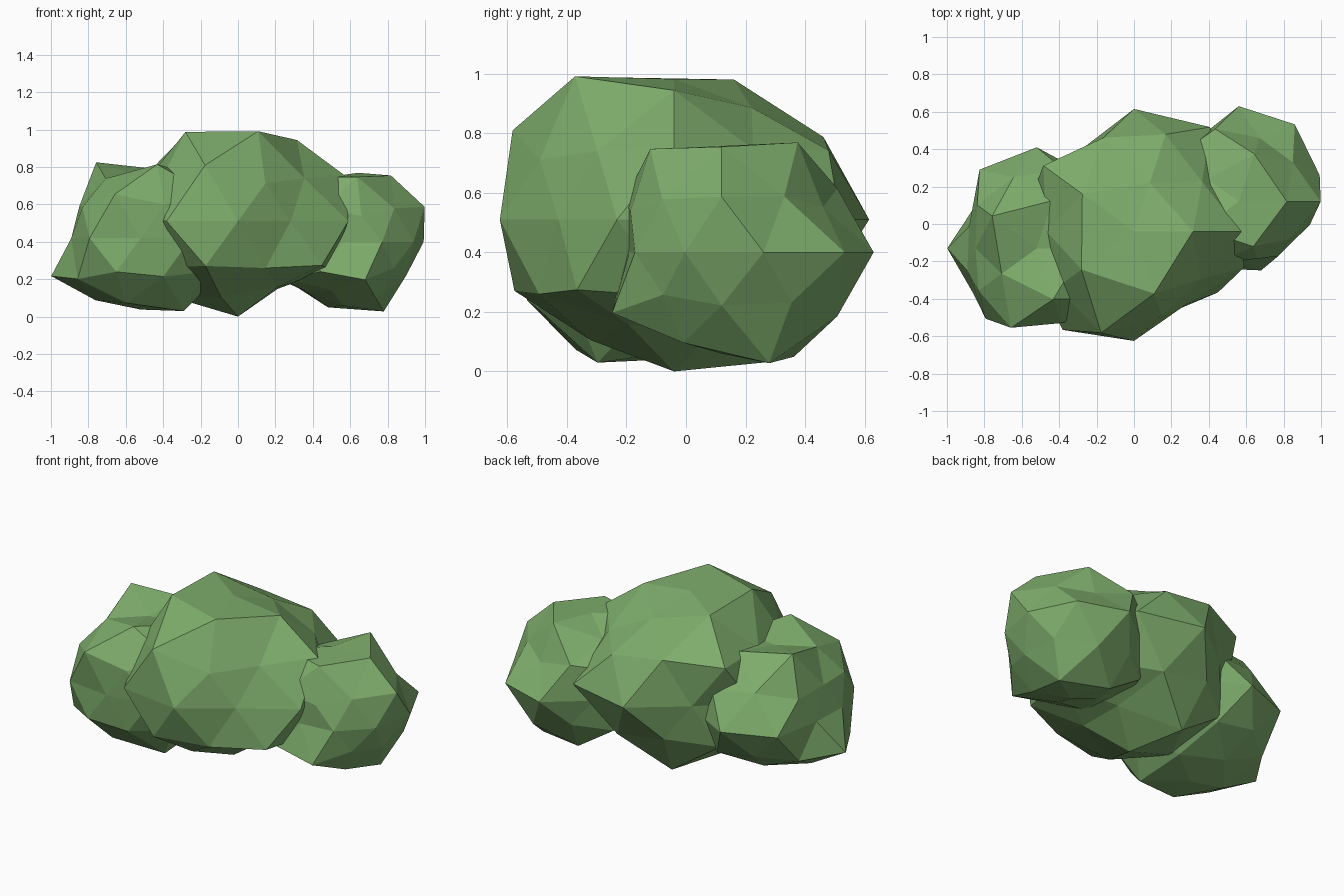
import bpy, bmesh, math
from mathutils import Vector

leaf = bpy.data.materials.new("leaf_green")
leaf.diffuse_color = (0.21, 0.42, 0.15, 1)


def ring_key(v):
    # order vertices from the top ring down, then counter-clockwise
    az = math.degrees(math.atan2(v.co.y, v.co.x)) % 360
    return (-round(v.co.z, 2), round(az) % 360 if abs(v.co.z) < 0.95 else 0)


def foliage(name, centre, radii, squash=0.85):
    # low-poly ball whose corners are pushed in and out along their radius
    bm = bmesh.new()
    bmesh.ops.create_icosphere(bm, subdivisions=2, radius=1)
    for v, r in zip(sorted(bm.verts, key=ring_key), radii):
        d = v.co.normalized() * r
        v.co = Vector(centre) + Vector((d.x, d.y, d.z * squash))
    bmesh.ops.recalc_face_normals(bm, faces=bm.faces)
    me = bpy.data.meshes.new(name)
    bm.to_mesh(me)
    bm.free()
    me.materials.append(leaf)
    ob = bpy.data.objects.new(name, me)
    bpy.context.collection.objects.link(ob)
    return ob


# Radii run ring by ring: top, cap, upper edges, upper corners,
# equator (10), lower corners, lower edges, base, bottom
foliage("middle_foliage", (0, -0.04, 0.51), [
    .555,
    .60, .52, .65, .66, .665,
    .53, .62, .55, .67, .515,
    .64, .61, .67, .57, .53,
    .60, .69, .655, .52, .58, .58, .65, .585, .48, .62,
    .60, .57, .59, .63, .62,
    .58, .60, .60, .55, .56,
    .50, .66, .58, .56, .49,
    .60])

foliage("right_foliage", (0.56, 0.12, 0.40), [
    .42,
    .49, .51, .39, .48, .48,
    .42, .48, .46, .40, .40,
    .49, .40, .46, .45, .36,
    .455, .51, .51, .40, .46, .46, .44, .31, .36, .40,
    .445, .43, .45, .42, .375,
    .40, .48, .45, .45, .455,
    .515, .485, .37, .36, .42,
    .40])

foliage("left_foliage", (-0.52, -0.13, 0.42), [
    .39,
    .48, .51, .56, .44, .545,
    .48, .47, .385, .525, .53,
    .48, .50, .44, .43, .47,
    .48, .48, .54, .52, .38, .39, .465, .41, .46, .48,
    .48, .46, .535, .475, .48,
    .48, .48, .47, .49, .46,
    .48, .43, .46, .48, .54,
    .45])
